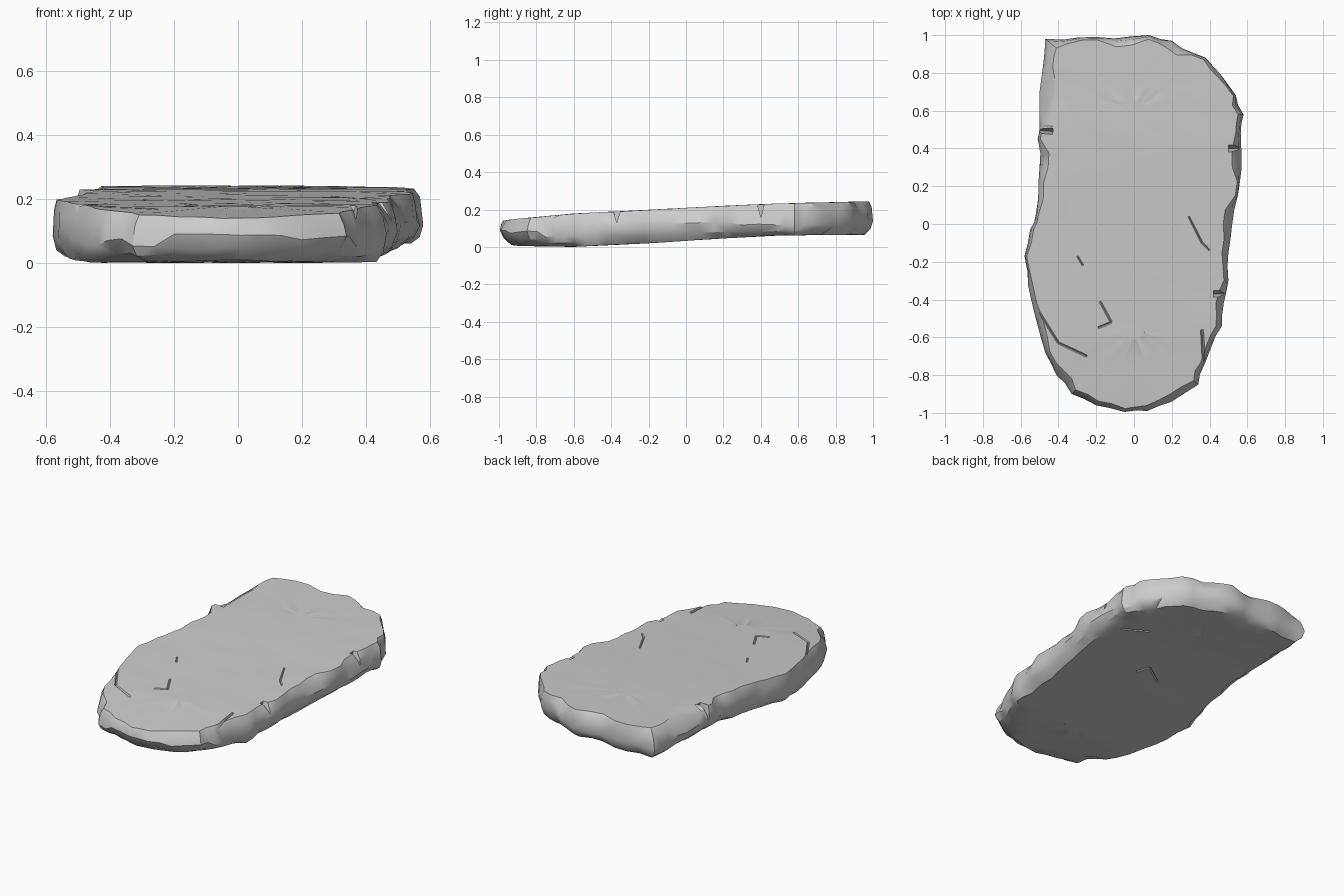
import bpy, bmesh, math, random
from mathutils import Vector

if "Cube" in bpy.data.objects:
    bpy.data.objects.remove(bpy.data.objects["Cube"])

random.seed(7)

stone = bpy.data.materials.new("stone_grey")
stone.diffuse_color = (0.6, 0.6, 0.6, 1)
stone.use_nodes = True
stone.node_tree.nodes["Principled BSDF"].inputs["Base Color"].default_value = stone.diffuse_color

# Widest outline of the slab, counter-clockwise from the front
OUTLINE = [(.07, -.99), (.2, -.94), (.34, -.85), (.37, -.75), (.41, -.65), (.465, -.54),
           (.475, -.42), (.5, -.3), (.5, -.15), (.52, 0), (.55, .15), (.57, .3), (.565, .48),
           (.58, .58), (.54, .68), (.46, .79), (.38, .88), (.2, .97), (.08, 1), (-.2, .99),
           (-.47, .98), (-.48, .85), (-.5, .7), (-.5, .52), (-.51, .45), (-.5, .3),
           (-.52, .05), (-.55, -.03), (-.58, -.17), (-.56, -.33), (-.52, -.5), (-.47, -.68),
           (-.41, -.8), (-.33, -.9), (-.2, -.96), (-.05, -.995)]
# Heights along the slab: (y, underside, upper side)
HEIGHTS = [(-1, .02, .14), (-.9, .008, .152), (-.6, .003, .18), (-.2, .022, .2),
           (.2, .048, .221), (.5, .064, .234), (1, .068, .246)]


def heights(y):
    y = max(-1, min(1, y))
    for (y0, b0, t0), (y1, b1, t1) in zip(HEIGHTS, HEIGHTS[1:]):
        if y <= y1:
            f = (y - y0) / (y1 - y0)
            return b0 + f * (b1 - b0), t0 + f * (t1 - t0)


def spine(p):
    return Vector((0, max(-.55, min(.6, p.y))))


# Subdivide the outline and roughen it slightly
loop = []
for i, a in enumerate(OUTLINE):
    a, b = Vector(a), Vector(OUTLINE[(i + 1) % len(OUTLINE)])
    n = 3 if (b - a).length > .2 else 2
    for k in range(n):
        p = a.lerp(b, k / n)
        if k:
            p += (spine(p) - p).normalized() * random.uniform(-.002, .012)
        loop.append(p)
N = len(loop)

# Chipped edge widths, changing every few points
top_chip, low_chip, ridge = [], [], []
for i, p in enumerate(loop):
    if i % 2 == 0:
        chip = random.uniform(.012, .05)
        low = random.uniform(.03, .075)
        mid = random.uniform(.3, .62)
    wide = .045 if p.x < -.4 and p.y > .5 else 0     # broad bevel at the back left
    top_chip.append(chip + wide)
    low_chip.append(low + (.03 if p.y < -.8 else 0))
    ridge.append(mid)

# Slab: rings from the underside, over the rough rim, to the upper side
bm = bmesh.new()


def ring(offset, level, shrink=0, rough=0):
    verts = []
    for i, p in enumerate(loop):
        s = spine(p)
        q = p + (s - p).normalized() * offset(i)
        q = q.lerp(s, shrink)
        lo, hi = heights(q.y)
        f = level(i)
        z = lo + (hi - lo) * f + random.uniform(-rough, rough)
        verts.append(bm.verts.new((q.x, q.y, z)))
    return verts


low_edge = lambda i: low_chip[i]
top_edge = lambda i: top_chip[i]
floor, roof = (lambda i: 0), (lambda i: 1)
rings = [ring(low_edge, floor, s, .001) for s in (.85, .55, .25, 0)]
rings.append(ring(lambda i: low_chip[i] * .3, lambda i: ridge[i] * .4, 0, .005))
rings.append(ring(lambda i: 0, lambda i: ridge[i], 0, .005))
rings.append(ring(lambda i: top_chip[i] * .35, lambda i: .8, 0, .009))
rings += [ring(top_edge, roof, s, .001) for s in (0, .25, .55, .85)]

for a, b in zip(rings, rings[1:]):
    for i in range(N):
        j = (i + 1) % N
        bm.faces.new((a[i], a[j], b[j], b[i]))
bm.faces.new(rings[0][::-1])
bm.faces.new(rings[-1])
bmesh.ops.triangulate(bm, faces=bm.faces[:])
bmesh.ops.recalc_face_normals(bm, faces=bm.faces[:])
low = min(v.co.z for v in bm.verts)
for v in bm.verts:
    v.co.z -= low
mesh = bpy.data.meshes.new("stone_slab")
bm.to_mesh(mesh)
bm.free()
mesh.materials.append(stone)
slab = bpy.data.objects.new("stone_slab", mesh)
bpy.context.collection.objects.link(slab)

# Cracks and edge notches: shallow wedge cutters (path, half width, depth, on top)
CRACKS = [([(-.18, -.41), (-.12, -.52), (-.19, -.55)], .006, .008, True),
          ([(.29, .04), (.36, -.1), (.4, -.14)], .005, .008, True),
          ([(-.3, -.17), (-.27, -.22)], .005, .006, True),
          ([(-.52, -.44), (-.4, -.63), (-.25, -.7)], .006, .01, True),
          ([(-.56, .5), (-.43, .49)], .016, .09, True),
          ([(.6, .4), (.5, .4)], .018, .07, True),
          ([(.53, -.37), (.42, -.37)], .018, .06, True),
          ([(.36, -.56), (.37, -.74)], .008, .03, True),
          ([(-.1, .1), (.05, .2), (.08, .12)], .006, .008, False),
          ([(.3, .5), (.45, .42)], .006, .008, False)]


def wedge(bm, a, b, half, depth, top):
    side = (b - a).normalized().orthogonal() * half
    ends = []
    for p in (a, b):
        z = heights(p.y)[1 if top else 0] - low
        d = 1 if top else -1
        ends.append([bm.verts.new((p.x + side.x * 1.5, p.y + side.y * 1.5, z + d * depth * .5)),
                     bm.verts.new((p.x - side.x * 1.5, p.y - side.y * 1.5, z + d * depth * .5)),
                     bm.verts.new((p.x, p.y, z - d * depth))])
    e, f = ends
    bm.faces.new(e)
    bm.faces.new(f[::-1])
    for i in range(3):
        j = (i + 1) % 3
        bm.faces.new((e[j], e[i], f[i], f[j]))


bm = bmesh.new()
for path, half, depth, top in CRACKS:
    pts = [Vector(p) for p in path]
    for a, b in zip(pts, pts[1:]):
        wedge(bm, a, b, half, depth, top)
bmesh.ops.recalc_face_normals(bm, faces=bm.faces[:])
cut_mesh = bpy.data.meshes.new("crack_cutter")
bm.to_mesh(cut_mesh)
bm.free()
cut_mesh.materials.append(stone)
cutter = bpy.data.objects.new("crack_cutter", cut_mesh)
bpy.context.collection.objects.link(cutter)
cutter.hide_render = True

mod = slab.modifiers.new("cracks", "BOOLEAN")
mod.operation, mod.solver, mod.object = "DIFFERENCE", "EXACT", cutter
mod.use_self = True
bpy.context.view_layer.objects.active = slab
slab.select_set(True)
bpy.ops.object.modifier_apply(modifier=mod.name)
bpy.data.objects.remove(cutter)

# Smooth weathered faces, crisp broken edges
bpy.ops.object.shade_smooth_by_angle(angle=math.radians(32))
